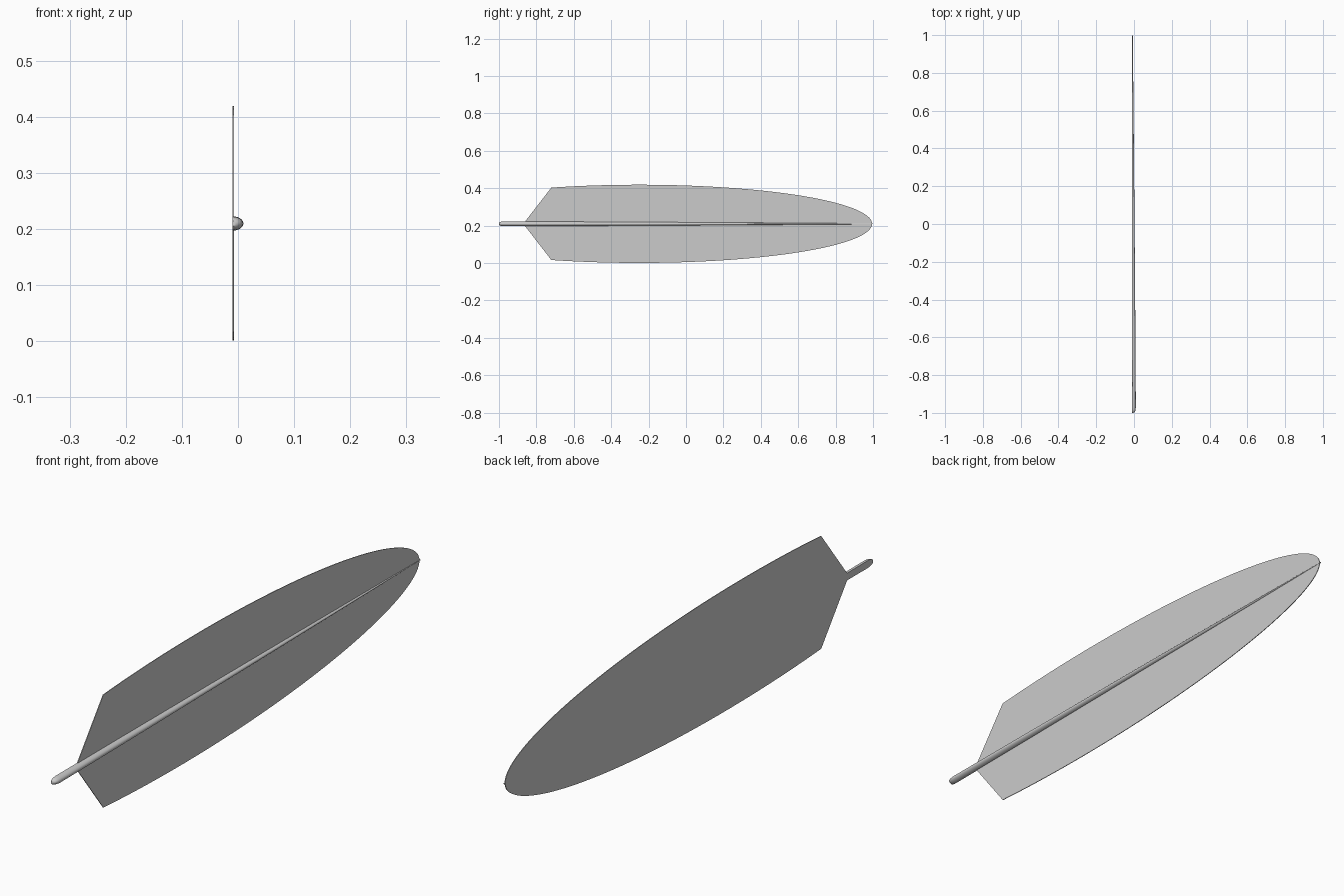
import bpy, bmesh, math

cube = bpy.data.objects.get("Cube")
if cube:
    bpy.data.objects.remove(cube)

MID_Z = 0.21      # height of the shaft line
BACK_X = -0.0098  # flat back shared by shaft and vanes


def material(name, rgb):
    m = bpy.data.materials.new(name)
    m.use_nodes = True
    m.diffuse_color = (*rgb, 1)
    m.node_tree.nodes["Principled BSDF"].inputs["Base Color"].default_value = (*rgb, 1)
    return m


def finish(name, bm, mat):
    bmesh.ops.recalc_face_normals(bm, faces=bm.faces)
    mesh = bpy.data.meshes.new(name)
    bm.to_mesh(mesh)
    bm.free()
    ob = bpy.data.objects.new(name, mesh)
    bpy.context.collection.objects.link(ob)
    mesh.materials.append(mat)
    return ob


grey = material("pale grey", (0.6, 0.6, 0.6))


# Vane: straight slanted base, then an elliptical edge to the tip
def vane(name, side):
    bm = bmesh.new()
    start, tip, middle, half, steps = -0.72, 0.995, -0.25, 0.209, 48
    outline = [(tip, 0), (-0.87, 0)]
    a0 = math.acos((start - middle) / (tip - middle))
    for i in range(steps):
        a = a0 * (1 - i / steps)
        outline.append((middle + (tip - middle) * math.cos(a), half * math.sin(a)))
    face = bm.faces.new([bm.verts.new((BACK_X, y, MID_Z + side * h)) for y, h in outline])
    out = bmesh.ops.extrude_face_region(bm, geom=[face])
    moved = [v for v in out["geom"] if isinstance(v, bmesh.types.BMVert)]
    bmesh.ops.translate(bm, verts=moved, vec=(0.0025, 0, 0))
    return finish(name, bm, grey)


vane("upper_vane", 1)
vane("lower_vane", -1)

# Shaft: half-round section, blunt rounded end, long taper to the tip
bm = bmesh.new()
stations = [(-1, 0.35), (-0.996, 0.7), (-0.985, 0.93), (-0.97, 1), (-0.6, 0.9),
            (-0.2, 0.74), (0.25, 0.54), (0.7, 0.33), (1, 0.16)]
sides = 12
rings = []
for y, s in stations:
    ring = []
    for i in range(sides + 1):
        a = math.pi * (i / sides - 0.5)
        ring.append(bm.verts.new((BACK_X + 0.0195 * s * math.cos(a), y,
                                  MID_Z + 0.0128 * s * math.sin(a))))
    rings.append(ring)
for r, q in zip(rings, rings[1:]):
    for i in range(sides + 1):
        j = (i + 1) % (sides + 1)
        bm.faces.new((r[i], r[j], q[j], q[i]))
bm.faces.new(rings[0])
bm.faces.new(rings[-1])
shaft = finish("shaft", bm, grey)
bpy.context.view_layer.objects.active = shaft
shaft.select_set(True)
bpy.ops.object.shade_smooth_by_angle(angle=math.radians(40))
